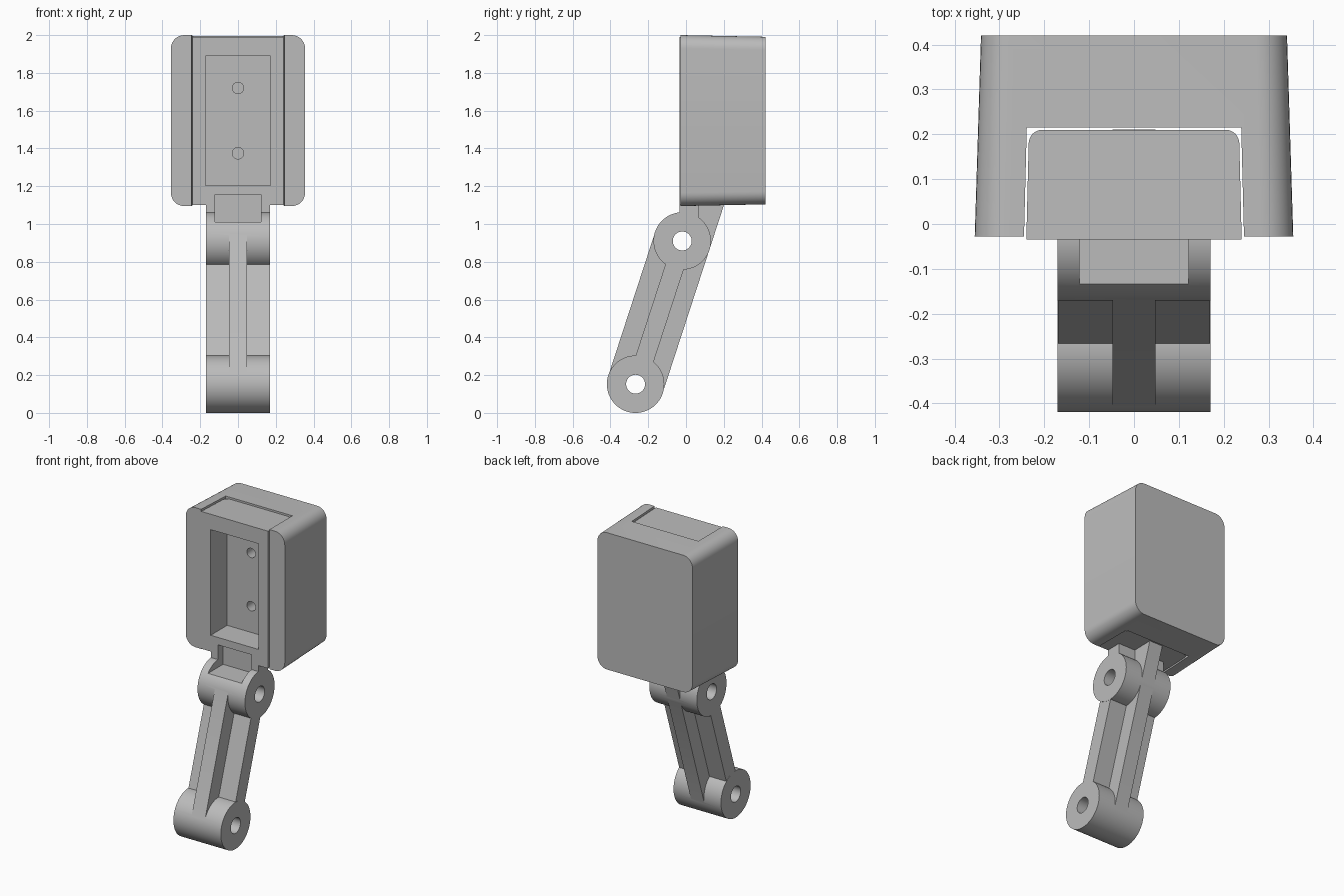
import bpy, bmesh, math
from mathutils import Matrix, Vector

cube = bpy.data.objects.get("Cube")
if cube:
    bpy.data.objects.remove(cube, do_unlink=True)

grey = bpy.data.materials.new("plain grey")
grey.use_nodes = True
grey.diffuse_color = (0.5, 0.5, 0.5, 1)
grey.node_tree.nodes["Principled BSDF"].inputs["Base Color"].default_value = (0.5, 0.5, 0.5, 1)


def finish(name, bm):
    bmesh.ops.recalc_face_normals(bm, faces=bm.faces)
    mesh = bpy.data.meshes.new(name)
    bm.to_mesh(mesh)
    bm.free()
    mesh.materials.append(grey)
    obj = bpy.data.objects.new(name, mesh)
    bpy.context.collection.objects.link(obj)
    return obj


def box(name, half_x, y, z, bevel=0, edge_rule=None, taper_x=0, taper_z=0):
    """Box centred on x, with chosen edges rounded, narrowing towards the back."""
    bm = bmesh.new()
    bmesh.ops.create_cube(bm, size=1)
    mid_z = (z[0] + z[1]) / 2
    for v in bm.verts:
        v.co = (v.co.x * 2 * half_x, y[0] + (v.co.y + 0.5) * (y[1] - y[0]),
                mid_z + v.co.z * (z[1] - z[0]))
    if bevel:
        edges = [e for e in bm.edges if edge_rule(e.verts[0].co, e.verts[1].co)]
        bmesh.ops.bevel(bm, geom=edges, offset=bevel, segments=8, profile=0.5, affect='EDGES')
    for v in bm.verts:
        t = (v.co.y - y[0]) / (y[1] - y[0])
        v.co.x *= 1 - t * taper_x / half_x
        v.co.z = mid_z + (v.co.z - mid_z) * (1 - t * taper_z)
    return finish(name, bm)


def rod(name, r1, r2, length, centre, axis):
    bm = bmesh.new()
    bmesh.ops.create_cone(bm, cap_ends=True, segments=64, radius1=r1, radius2=r2, depth=length,
                          matrix=Matrix.Translation(centre) @ Matrix.Rotation(math.pi / 2, 4, axis))
    return finish(name, bm)


def prism(name, points, half_x):
    """Side outline (y, z) extruded across x."""
    bm = bmesh.new()
    face = bm.faces.new([bm.verts.new((-half_x, p[0], p[1])) for p in points])
    ext = bmesh.ops.extrude_face_region(bm, geom=[face])
    for v in ext["geom"]:
        if isinstance(v, bmesh.types.BMVert):
            v.co.x = half_x
    return finish(name, bm)


def combine(obj, other, operation):
    mod = obj.modifiers.new("combine", 'BOOLEAN')
    mod.operation, mod.solver, mod.object = operation, 'EXACT', other
    bpy.context.view_layer.objects.active = obj
    bpy.ops.object.modifier_apply(modifier=mod.name)
    bpy.data.objects.remove(other, do_unlink=True)


# Outer housing with a vertical channel in front
housing = box("housing", 0.355, (-0.028, 0.42), (1.095, 2.0), 0.07,
              lambda a, b: abs(a.y - b.y) > 0.1, 0.014, 0.02)
combine(housing, box("channel", 0.247, (-0.1, 0.215), (1.0, 2.1), taper_x=0.008), 'DIFFERENCE')

# Inner block, rounded at its rear upright edges
carrier = box("inner_block_and_arm", 0.24, (-0.034, 0.21), (1.1, 1.99), 0.03,
              lambda a, b: abs(a.z - b.z) > 0.1 and a.y > 0.1, 0.006, 0.01)

# Arm: two knuckles, a wide web and a deep central rib
HALF, R = 0.17, 0.152
low, high = Vector((-0.267, R)), Vector((-0.02, 0.91))
along = (high - low).normalized()
across = Vector((along.y, -along.x))
combine(carrier, box("neck", HALF, (-0.034, 0.065), (0.95, 1.15)), 'UNION')
combine(carrier, prism("web", [low - across * 0.046, low + across * 0.054,
                               high + across * 0.054, high - across * 0.046], HALF - 0.001), 'UNION')
for centre in (low, high):
    knuckle = rod("knuckle", R, R, 2 * HALF, (0, centre.x, centre.y), 'Y')
    combine(carrier, knuckle, 'UNION')
inset = across * (R - 0.001)
top = high + inset + along * 0.28
combine(carrier, prism("rib", [low - inset, low + inset, top, Vector((0, top.y)),
                               high - inset], 0.048), 'UNION')

# Pivot holes, front pocket, screw holes and lower notch
for centre in (low, high):
    combine(carrier, rod("pivot_hole", 0.05, 0.05, 1, (0, centre.x, centre.y), 'Y'), 'DIFFERENCE')
combine(carrier, box("pocket", 0.172, (-0.1, 0.135), (1.205, 1.89)), 'DIFFERENCE')
for z in (1.375, 1.72):
    combine(carrier, rod("screw_hole", 0.041, 0.03, 0.12, (0, 0.19, z), 'X'), 'DIFFERENCE')
combine(carrier, box("notch", 0.121, (-0.25, 0.02), (1.01, 1.157)), 'DIFFERENCE')

# Smooth the round surfaces, keep the edges sharp
for obj in (housing, carrier):
    bpy.ops.object.select_all(action='DESELECT')
    obj.select_set(True)
    bpy.context.view_layer.objects.active = obj
    bpy.ops.object.shade_smooth_by_angle(angle=math.radians(30))
